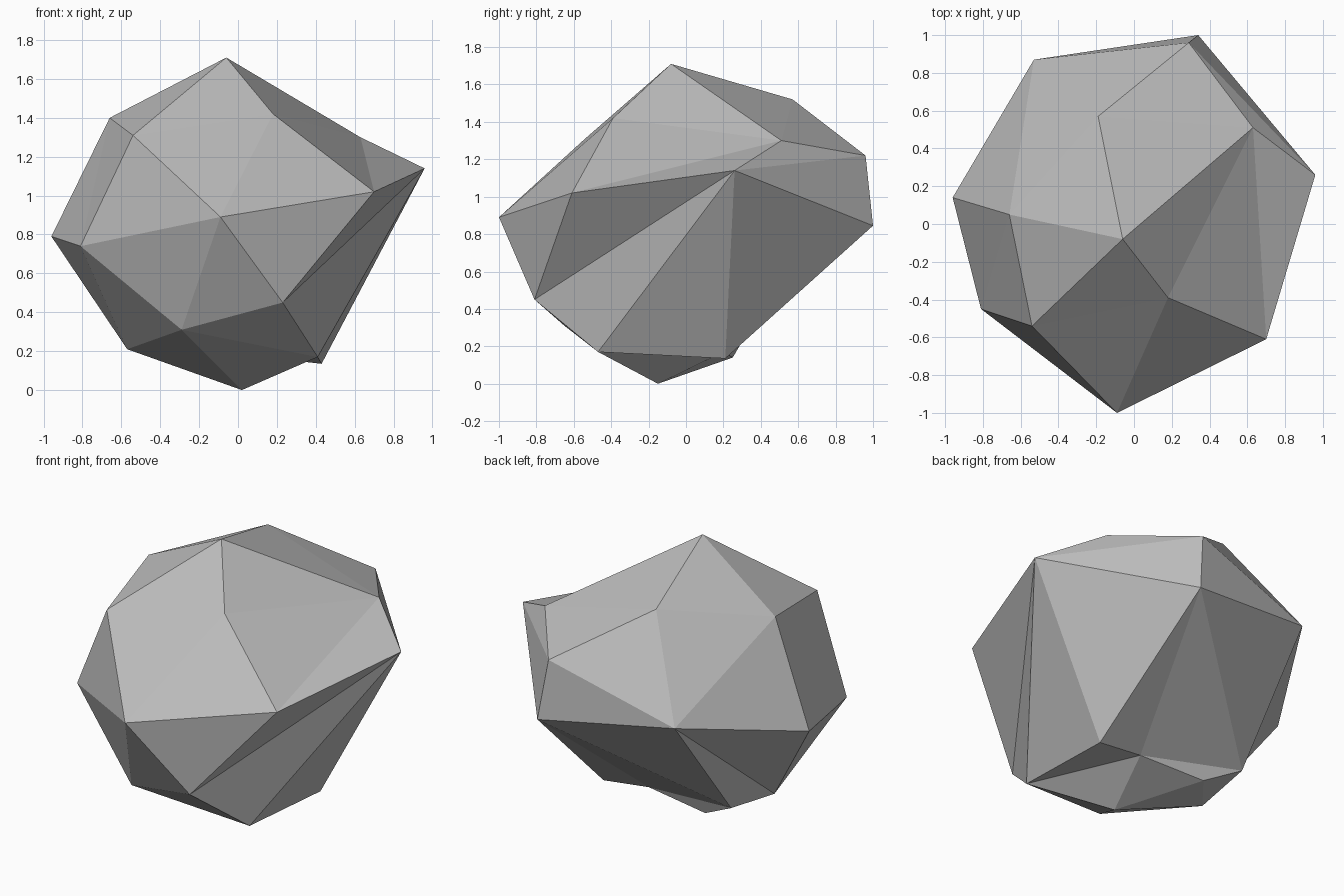
import bpy
import bmesh

# Remove the default cube only
default_cube = bpy.data.objects.get("Cube")
if default_cube:
    bpy.data.objects.remove(default_cube, do_unlink=True)


def flat_material(name, colour):
    """One plain colour for both viewport and render."""
    material = bpy.data.materials.new(name)
    material.use_nodes = True
    material.diffuse_color = colour
    shader = next(n for n in material.node_tree.nodes if n.type == "BSDF_PRINCIPLED")
    shader.inputs["Base Color"].default_value = colour
    shader.inputs["Roughness"].default_value = 1
    return material


# Corners of the boulder, from the peak down to the foot
corners = dict(
    # peak and crown
    A=(-.06, -.08, 1.71), Q=(-.19, .57, 1.52), D=(.18, -.39, 1.42),
    B=(-.66, .05, 1.4), C=(-.54, -.54, 1.31), E=(.63, .51, 1.3),
    # shoulder and girdle
    R=(.29, .96, 1.22), F=(.96, .26, 1.14), G=(.7, -.61, 1.02),
    T=(-.53, .87, .97), H=(-.09, -1, .89), S=(.34, 1, .845),
    I=(-.96, .14, .79), J=(-.81, -.45, .74),
    # undercut and foot
    L=(.23, -.81, .45), K=(-.29, -.65, .31), V=(-.54, .32, .26),
    M=(-.57, -.07, .21), P=(.41, -.47, .17), W=(.12, .2, .17),
    U=(-.31, .25, .14), O=(.43, .21, .135), N=(.02, -.15, 0),
)

# Facets radiating from one hub corner: the hub, then the corners around it
fans = {
    "A": "BCDEQB",      # peak
    "H": "GLKJCDG",     # front nose
    "F": "ERSOPLGE",    # side point
    "T": "QRSVMIBQ",    # back point
    "J": "CBIMK",       # opposite side
    "W": "POSVU",       # hollow underneath
    "N": "KPWUMK",      # foot
}
# Single facets that fill the gaps between the fans
gap_facets = ("QER", "DGE", "PKL", "UVM")


def build_boulder(name, material):
    bm = bmesh.new()
    verts = {key: bm.verts.new(place) for key, place in corners.items()}
    for hub, ring in fans.items():
        for first, second in zip(ring, ring[1:]):
            bm.faces.new((verts[hub], verts[first], verts[second]))
    for facet in gap_facets:
        bm.faces.new([verts[key] for key in facet])
    bmesh.ops.recalc_face_normals(bm, faces=bm.faces[:])

    mesh = bpy.data.meshes.new(name)
    bm.to_mesh(mesh)
    bm.free()
    mesh.materials.append(material)
    boulder = bpy.data.objects.new(name, mesh)
    bpy.context.collection.objects.link(boulder)
    return boulder


# Flat-shaded boulder in one stone colour
build_boulder("boulder", flat_material("stone_grey", (.5, .5, .5, 1)))
